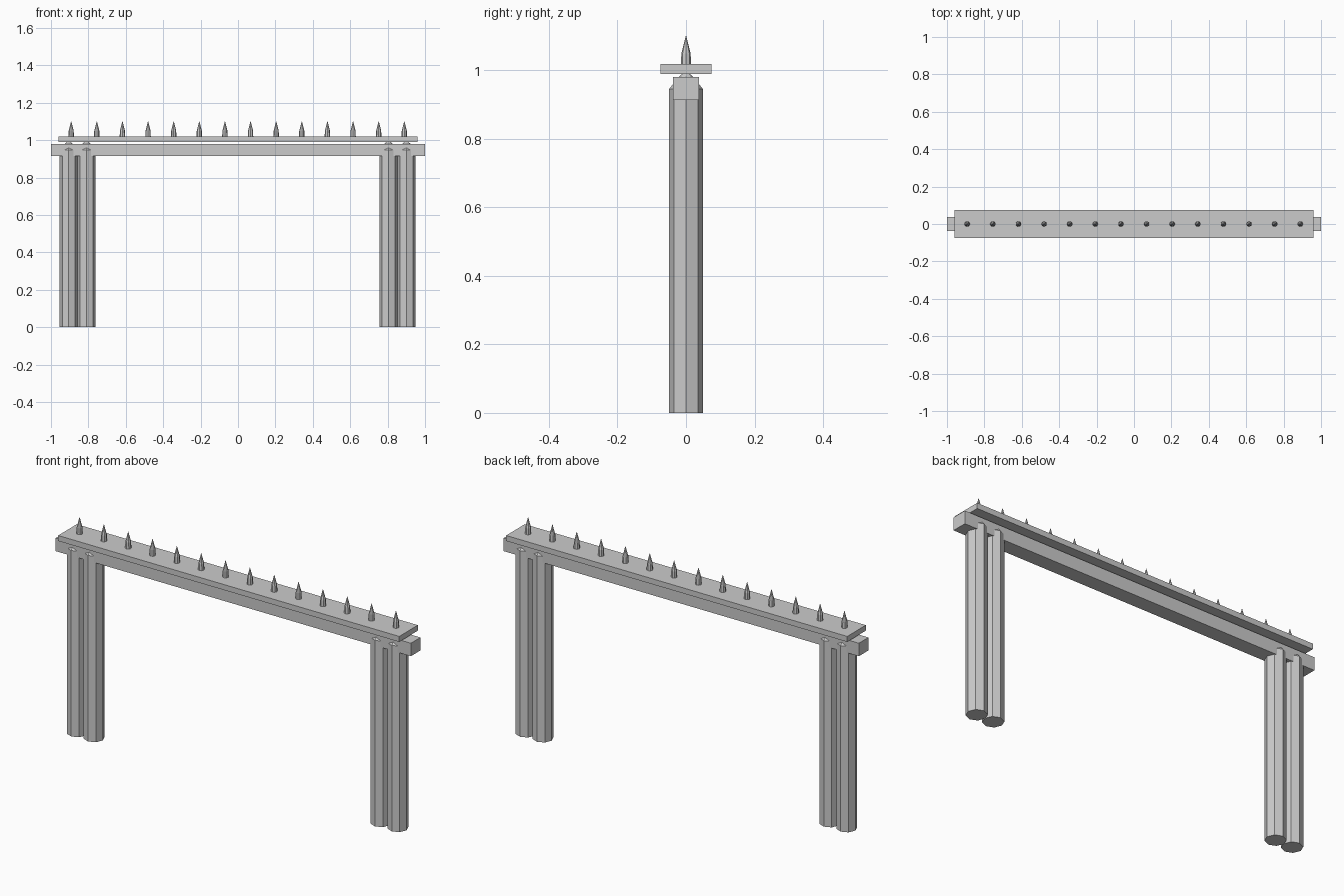
import bpy, bmesh, math

if "Cube" in bpy.data.objects:
    bpy.data.objects.remove(bpy.data.objects["Cube"])

grey = bpy.data.materials.new("plain grey")
grey.diffuse_color = (0.6, 0.6, 0.6, 1)
grey.use_nodes = True
grey.node_tree.nodes["Principled BSDF"].inputs["Base Color"].default_value = grey.diffuse_color


def finish(name, bm):
    bmesh.ops.recalc_face_normals(bm, faces=bm.faces)
    mesh = bpy.data.meshes.new(name)
    bm.to_mesh(mesh)
    bm.free()
    mesh.materials.append(grey)
    obj = bpy.data.objects.new(name, mesh)
    bpy.context.collection.objects.link(obj)
    return obj


def box(name, hx, hy, z0, z1):
    bm = bmesh.new()
    bmesh.ops.create_cube(bm, size=1)
    for v in bm.verts:
        v.co = (v.co.x * 2 * hx, v.co.y * 2 * hy, z0 + (v.co.z + 0.5) * (z1 - z0))
    return finish(name, bm)


def turned(name, x, profile, sides):
    """Stack of rings (radius, z), capped at both ends."""
    bm = bmesh.new()
    rings = []
    for r, z in profile:
        rings.append([bm.verts.new((x + r * math.cos(2 * math.pi * i / sides),
                                    r * math.sin(2 * math.pi * i / sides), z))
                      for i in range(sides)])
    for a, b in zip(rings, rings[1:]):
        for i in range(sides):
            j = (i + 1) % sides
            bm.faces.new((a[i], a[j], b[j], b[i]))
    bm.faces.new(rings[0])
    bm.faces.new(rings[-1])
    bmesh.ops.remove_doubles(bm, verts=bm.verts, dist=0.0001)
    return finish(name, bm)


# cross rail and the flat board above it
box("cross_rail", 1.0, 0.0385, 0.914, 0.98)
box("top_board", 0.96, 0.075, 0.99, 1.018)

# paired eight-sided posts with tapered tops
for n, x in enumerate((-0.905, -0.81, 0.805, 0.90)):
    turned(f"post_{n + 1}", x, [(0.049, 0), (0.049, 0.946), (0.02, 0.982), (0.012, 0.989)], 8)

# row of pointed spikes
for n in range(14):
    turned(f"spike_{n + 1}", -0.892 + n * 0.137,
           [(0.015, 1.01), (0.0135, 1.05), (0.0008, 1.1)], 8)
